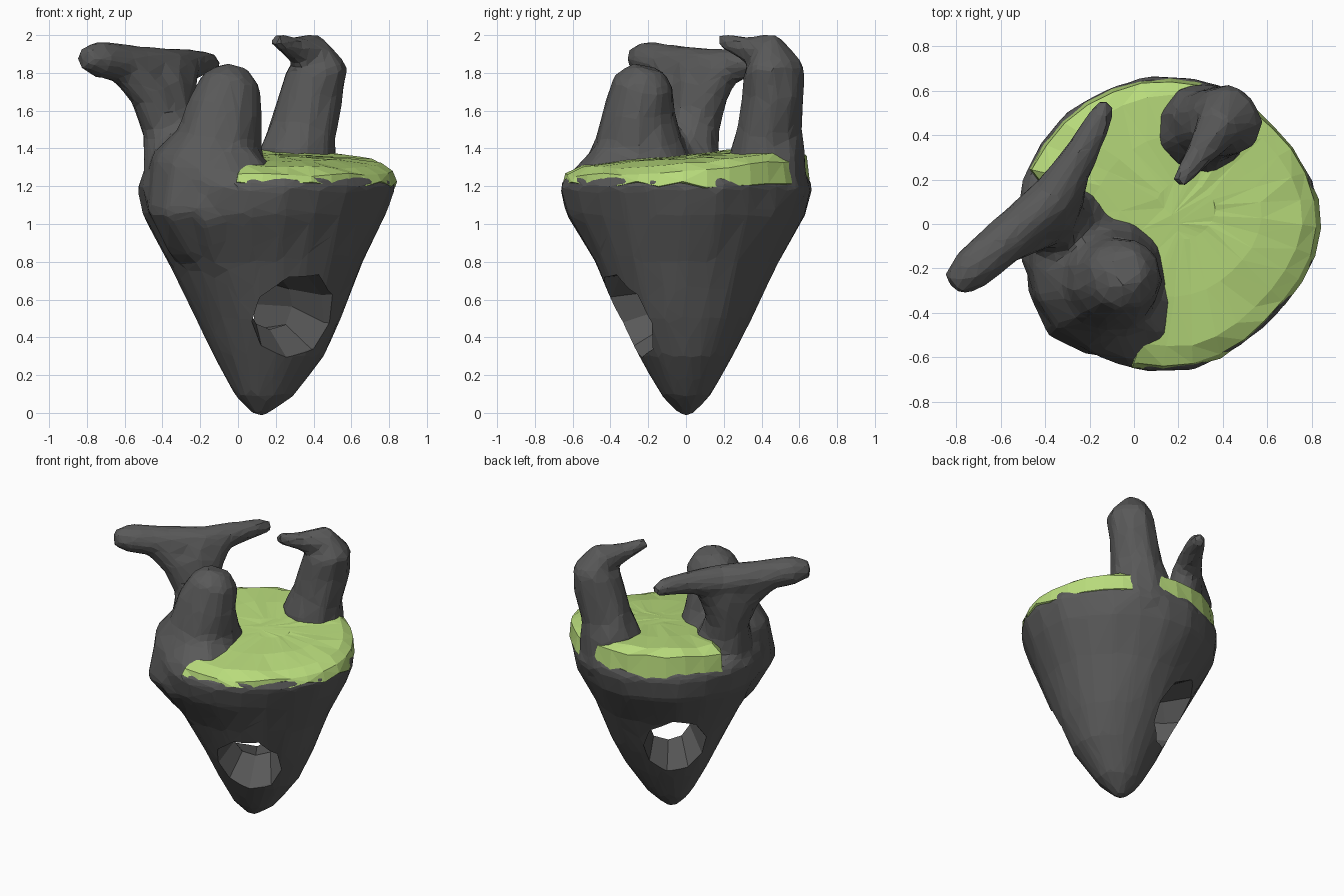
import bpy, bmesh, math, random
from mathutils import Vector

if "Cube" in bpy.data.objects:
    bpy.data.objects.remove(bpy.data.objects["Cube"])

random.seed(4)


def material(name, rgb):
    m = bpy.data.materials.new(name)
    m.diffuse_color = (*rgb, 1)
    m.use_nodes = True
    m.node_tree.nodes["Principled BSDF"].inputs["Base Color"].default_value = m.diffuse_color
    return m


def add_loft(bm, rings):
    """Skin a list of equal-length point rings and close both ends."""
    vs = [[bm.verts.new(p) for p in r] for r in rings]
    n = len(vs[0])
    for a, b in zip(vs, vs[1:]):
        for i in range(n):
            j = (i + 1) % n
            bm.faces.new((a[i], a[j], b[j], b[i]))
    bm.faces.new(vs[0][::-1])
    bm.faces.new(vs[-1])


def add_tube(bm, path, sides=9, jitter=0.05):
    """Round tube along (x, y, z, radius) points."""
    pts = [Vector(p[:3]) for p in path]
    rings = []
    for k, p in enumerate(pts):
        d = pts[min(k + 1, len(pts) - 1)] - pts[max(k - 1, 0)]
        q = Vector((0, 0, 1)).rotation_difference(d.normalized())
        ring = []
        for i in range(sides):
            a = math.tau * i / sides
            r = path[k][3] * random.uniform(1 - jitter, 1 + jitter)
            ring.append(p + q @ Vector((r * math.cos(a), r * math.sin(a), 0)))
        rings.append(ring)
    add_loft(bm, rings)


def make_object(name, bm, mat):
    bmesh.ops.recalc_face_normals(bm, faces=bm.faces[:])
    me = bpy.data.meshes.new(name)
    bm.to_mesh(me)
    bm.free()
    ob = bpy.data.objects.new(name, me)
    bpy.context.collection.objects.link(ob)
    me.materials.append(mat)
    return ob


def pinch(a):
    """Flattened right-hand corners of the island's rim."""
    front = max(0, math.cos(a + .75)) ** 8
    back = max(0, math.cos(a - .7)) ** 8
    return 1 - .075 * front - .04 * back


rock_mat = material("dark_rock", (0.1, 0.1, 0.1))
grass_mat = material("grass", (0.48, 0.71, 0.2))

# Tapering rock body: z, centre x, radius x, radius y
rock = bmesh.new()
profile = [(-.02, .12, .025, .025), (.09, .14, .155, .13), (.3, .165, .295, .25),
           (.5, .165, .385, .355), (.8, .145, .52, .49), (1.05, .145, .655, .635),
           (1.2, .16, .69, .67), (1.26, .16, .67, .645)]
rings = []
for z, cx, rx, ry in profile:
    ring = []
    for i in range(22):
        a = math.tau * i / 22
        k = random.uniform(.985, 1.015) * (pinch(a) if z > .9 else 1)
        ring.append((cx + rx * k * math.cos(a), ry * k * math.sin(a), z))
    rings.append(ring)
add_loft(rock, rings)

# Blunt front pillar with its wide shoulder
add_tube(rock, [(.0, -.1, .75, .2), (-.08, -.18, .97, .32), (-.155, -.235, 1.15, .36),
                (-.15, -.24, 1.3, .32), (-.1, -.25, 1.45, .235), (-.075, -.25, 1.6, .2),
                (-.04, -.22, 1.75, .165), (-.03, -.2, 1.83, .085)], 11)
add_tube(rock, [(0, -.2, .85, .25), (-.04, -.32, 1.13, .31),
                (-.07, -.34, 1.25, .27), (-.1, -.3, 1.42, .15)])
# T-shaped pillar: flared trunk, two braces, then crossbar
add_tube(rock, [(-.15, -.02, .9, .25), (-.26, 0, 1.15, .26), (-.31, 0, 1.3, .21),
                (-.34, .02, 1.42, .165), (-.37, .05, 1.58, .135), (-.39, .06, 1.74, .13),
                (-.39, .07, 1.83, .1)])
add_tube(rock, [(-.36, .04, 1.45, .13), (-.47, -.02, 1.7, .12), (-.6, -.09, 1.83, .1)])
add_tube(rock, [(-.36, .04, 1.45, .12), (-.33, .12, 1.7, .11), (-.29, .2, 1.83, .09)])
add_tube(rock, [(-.82, -.28, 1.88, .06), (-.74, -.21, 1.875, .1), (-.56, -.06, 1.84, .11),
                (-.36, .12, 1.82, .11), (-.25, .29, 1.845, .085),
                (-.16, .46, 1.855, .065), (-.12, .55, 1.84, .04)], 8)
# Hooked back pillar
add_tube(rock, [(.31, .43, 1.15, .22), (.31, .43, 1.38, .21), (.34, .44, 1.5, .18),
                (.39, .46, 1.7, .17), (.415, .46, 1.83, .165), (.38, .44, 1.91, .11),
                (.29, .31, 1.93, .065), (.2, .18, 1.975, .04)])
rock = make_object("rock_island", rock, rock_mat)

# Fuse, soften the joins and facet the rock
m = rock.modifiers.new("fuse", "REMESH")
m.mode = "VOXEL"
m.voxel_size = 0.025
m.use_smooth_shade = False
m = rock.modifiers.new("soften", "SMOOTH")
m.factor = 0.5
m.iterations = 8
m = rock.modifiers.new("facet", "DECIMATE")
m.ratio = 0.07

# Tunnel from the front right to the back left
tunnel = bmesh.new()
add_tube(tunnel, [(.5, -.58, .47, .27), (.27, -.27, .51, .23), (.17, -.05, .58, .145),
                  (-.05, .22, .57, .215), (-.36, .55, .6, .28)], 9, .07)
tunnel = make_object("tunnel_cutter", tunnel, rock_mat)
tunnel.hide_render = True
tunnel.hide_set(True)
m = rock.modifiers.new("tunnel", "BOOLEAN")
m.operation = "DIFFERENCE"
m.solver = "EXACT"
m.object = tunnel

# Grass slab: outer rim follows the island, inner edge hides under the pillars
outline = []
for i in range(24):
    a = math.radians(-104 + 262 * i / 23)
    k = pinch(a)
    outline.append(Vector((.16 + .685 * k * math.cos(a), .66 * k * math.sin(a))))
outline += [Vector((-.32, .04)), Vector((-.15, -.12)), Vector((-.04, -.3)), Vector((-.02, -.48))]
mid = Vector((.25, .08))


def grass_ring(scale, drop, flat=None, jitter=.01, bump=.01):
    ring = []
    for p in outline:
        q = mid + (p - mid) * scale * random.uniform(1 - jitter, 1 + jitter)
        z = flat if flat else 1.36 + .075 * q.y - .045 * (q.x - .2) - drop
        ring.append((q.x, q.y, z + random.uniform(-bump, bump)))
    return ring


grass = bmesh.new()
add_loft(grass, [grass_ring(.88, 0, 1.18), grass_ring(1.0, 0, 1.21, bump=.018),
                 grass_ring(.975, .05), grass_ring(.86, .015),
                 grass_ring(.55, 0, bump=.006), grass_ring(.2, 0, bump=.003)])
bmesh.ops.triangulate(grass, faces=grass.faces[:])
make_object("grass_top", grass, grass_mat)
